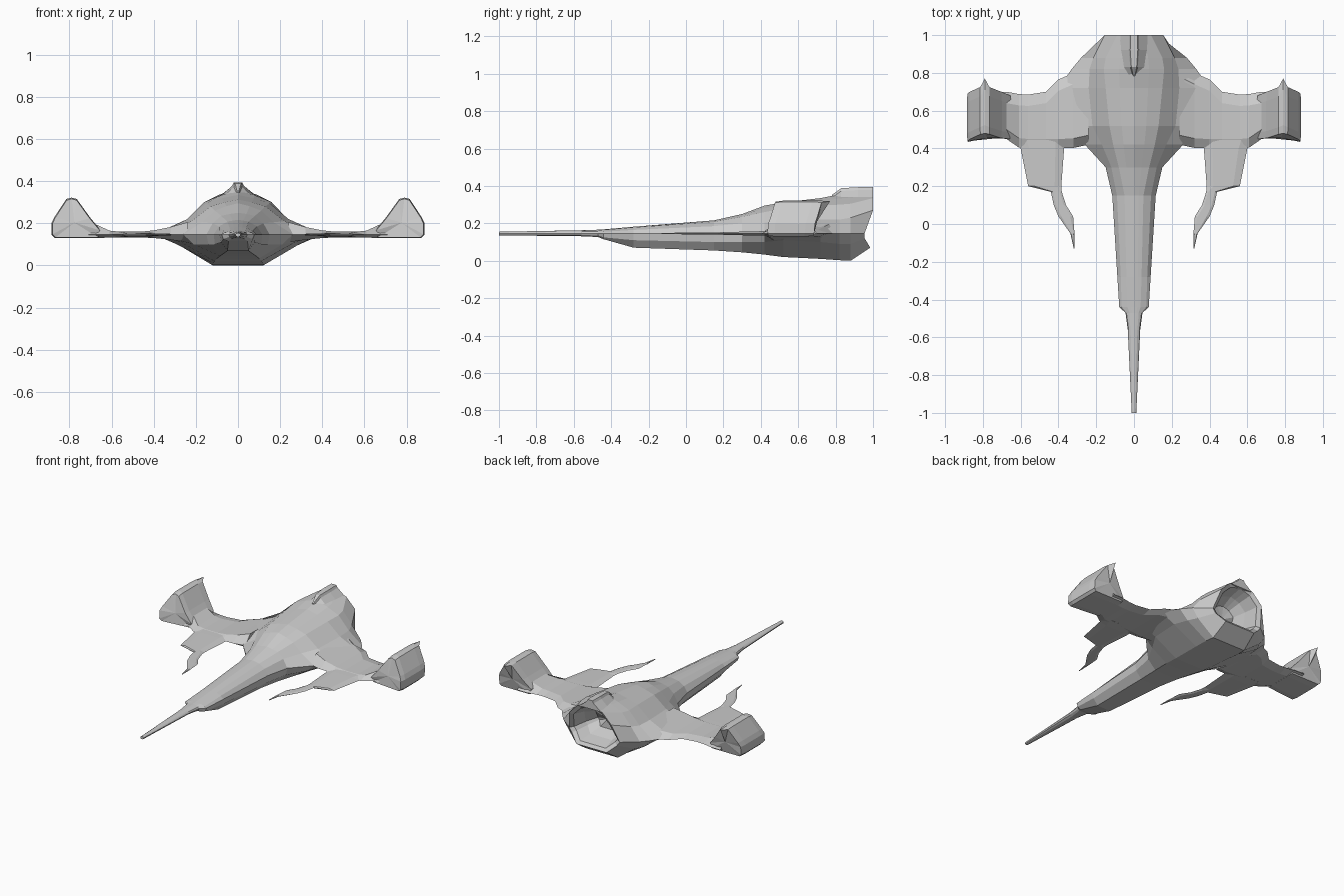
import bpy, bmesh


def loft(name, rings, mirror=False):
    """Skin a list of equal-length closed rings and cap both ends."""
    bm = bmesh.new()
    vs = [[bm.verts.new(p) for p in r] for r in rings]
    n = len(rings[0])
    for a, b in zip(vs, vs[1:]):
        for i in range(n):
            j = (i + 1) % n
            bm.faces.new((a[i], a[j], b[j], b[i]))
    for end in (vs[0], vs[-1]):
        cap = bm.faces.new(end)
        bmesh.ops.poke(bm, faces=[cap])
    bmesh.ops.recalc_face_normals(bm, faces=bm.faces)
    me = bpy.data.meshes.new(name)
    bm.to_mesh(me)
    bm.free()
    ob = bpy.data.objects.new(name, me)
    bpy.context.collection.objects.link(ob)
    if mirror:
        ob.modifiers.new("mirror", 'MIRROR')
    return ob


# Fuselage stations: y, top z, shoulder x z, flank x z, edge x, chine x z, keel x z
stations = [
    (-1.0, .155, .006, .153, .010, .149, .012, .010, .139, .005, .136),
    (-.56, .163, .018, .160, .028, .155, .033, .028, .138, .015, .131),
    (-.47, .166, .025, .163, .040, .157, .045, .040, .135, .030, .127),
    (-.44, .168, .035, .165, .065, .155, .078, .070, .125, .045, .115),
    (-.28, .182, .040, .178, .070, .165, .088, .080, .110, .050, .070),
    (.15, .216, .050, .208, .090, .185, .115, .110, .100, .070, .055),
    (.30, .250, .080, .235, .120, .200, .150, .140, .100, .085, .045),
    (.42, .295, .110, .260, .170, .205, .260, .210, .100, .100, .033),
    (.52, .312, .130, .280, .220, .210, .380, .270, .110, .110, .020),
    (.72, .335, .150, .295, .240, .220, .400, .290, .100, .120, .010),
    (.82, .355, .160, .300, .235, .220, .330, .270, .090, .125, .003),
    (.88, .360, .150, .305, .215, .230, .280, .240, .090, .120, .000),
    (.99, .362, .090, .335, .155, .270, .185, .165, .120, .110, .070),
]


def body_ring(y, zt, xs, zs, xm, zm, xe, xl, zl, xb, zb):
    half = [(xs * .5, zt * .6 + zs * .4), (xs, zs), (xm, zm), (xe, .147), (xl, zl), (xb, zb)]
    pts = [(0, zt)] + half + [(-x, z) for x, z in reversed(half)]
    return [(x, y, z) for x, z in pts]


rings = [body_ring(*s) for s in stations]
# Rear rim: hood overhangs, corners of the mouth pulled forward
rings[-1] = [(x, 1.0 if z > .2 else (.955 if z > .1 else .985), z) for x, y, z in rings[-1]]
rim = rings[-1]


# Hollow engine mouth stepping inward from the rim
def mouth(scale, dy):
    return [(x * scale, y - dy, .2 + (z - .2) * scale) for x, y, z in rim]


rings += [mouth(.85, .015), mouth(.72, .10), mouth(.5, .17)]
loft("fuselage", rings)

# Dorsal fin over the engine hood: y, peak z, peak half width, foot half width
loft("dorsal_fin", [[(-f, y, .335), (-w * 1.4, y, z - .015), (-w, y, z), (w, y, z),
                     (w * 1.4, y, z - .015), (f, y, .335)]
                    for y, z, w, f in [(.78, .352, .004, .03), (.83, .388, .014, .06),
                                       (.92, .393, .02, .075), (1.0, .393, .018, .08)]], False)

# Wings: x, leading y, trailing y, top z, bottom z
loft("wing", [[(x, f, .146), (x, f + .05, t), (x, r - .06, t), (x, r, .147),
               (x, r - .06, b), (x, f + .05, b)]
              for x, f, r, t, b in [(.24, .42, .84, .205, .11), (.32, .403, .80, .182, .122),
                                    (.40, .40, .765, .166, .13), (.465, .40, .70, .160, .133),
                                    (.56, .40, .685, .160, .134), (.61, .405, .688, .165, .132),
                                    (.675, .45, .70, .195, .13), (.74, .46, .70, .22, .13)]], True)

# Forward barbs under the wing leading edge: y, inner x, outer x, half thickness
loft("wing_barb", [[(a, y, .146), (a + (b - a) * .2, y, .146 + h), (b - (b - a) * .2, y, .146 + h),
                    (b, y, .146), (b - (b - a) * .2, y, .146 - h), (a + (b - a) * .2, y, .146 - h)]
                   for y, a, b, h in [(.47, .36, .63, .013), (.40, .37, .60, .012),
                                      (.20, .385, .56, .007), (.17, .382, .44, .006),
                                      (.10, .36, .425, .005), (.04, .322, .40, .005),
                                      (-.05, .315, .337, .004), (-.13, .315, .319, .002)]], True)

# Wing-tip pods: x, z, front y, rear y for each corner of the section
pod = [(.65, .165, .45, .68), (.70, .225, .455, .70), (.765, .315, .475, .725),
       (.79, .322, .48, .77), (.815, .315, .475, .725), (.872, .228, .45, .70),
       (.885, .20, .44, .69), (.885, .145, .435, .685), (.87, .13, .44, .68), (.66, .13, .46, .68)]


def pod_ring(t, s):
    cx, cz = .78, .2
    return [(cx + (x - cx) * s, f + (r - f) * t, cz + (z - cz) * s) for x, z, f, r in pod]


loft("wing_tip_pod", [pod_ring(0, .95), pod_ring(.15, 1), pod_ring(.8, 1), pod_ring(1, .97)], True)
